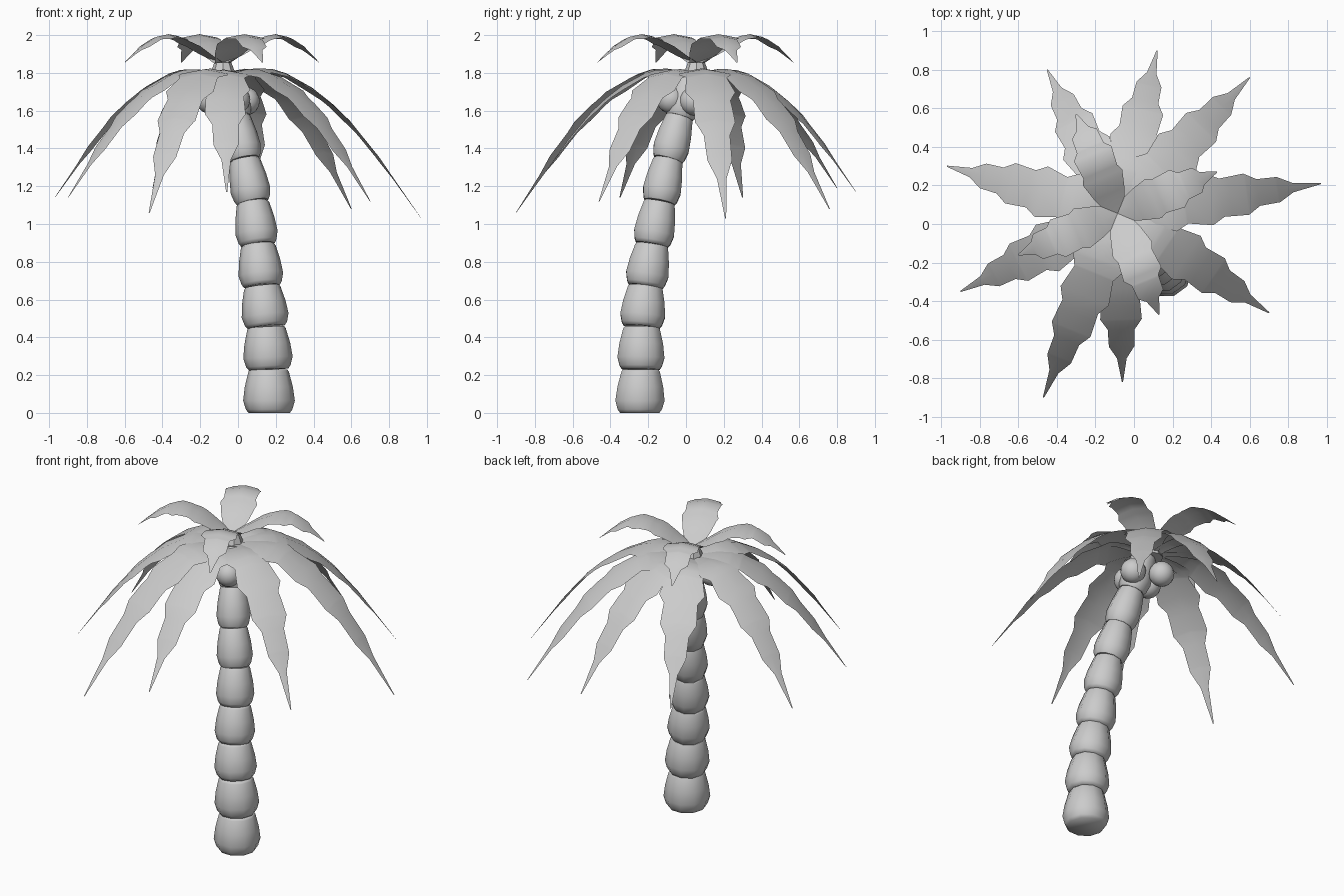
import bpy, bmesh, math
from mathutils import Vector

if "Cube" in bpy.data.objects:
    bpy.data.objects.remove(bpy.data.objects["Cube"])

grey = bpy.data.materials.new("plain_grey")
grey.use_nodes = True
grey.diffuse_color = (0.6, 0.6, 0.6, 1)
grey.node_tree.nodes["Principled BSDF"].inputs["Base Color"].default_value = (0.6, 0.6, 0.6, 1)


def finish(bm, name, angle=60):
    bmesh.ops.recalc_face_normals(bm, faces=bm.faces)
    mesh = bpy.data.meshes.new(name)
    bm.to_mesh(mesh)
    bm.free()
    obj = bpy.data.objects.new(name, mesh)
    bpy.context.collection.objects.link(obj)
    mesh.materials.append(grey)
    bpy.ops.object.select_all(action='DESELECT')
    obj.select_set(True)
    bpy.context.view_layer.objects.active = obj
    bpy.ops.object.shade_smooth_by_angle(angle=math.radians(angle))
    return obj


def sample(curve, t):
    """Linear lookup in a list of (t, value) pairs."""
    for (a, va), (b, vb) in zip(curve, curve[1:]):
        if t <= b:
            return va + (vb - va) * (t - a) / (b - a)
    return curve[-1][1]


# Trunk: stacked flared segments following a leaning path
path = [Vector(p) for p in (
    (.165, -.245, 0), (.162, -.24, .23), (.15, -.235, .455), (.127, -.215, .67),
    (.106, -.18, .89), (.078, -.14, 1.115), (.035, -.095, 1.34), (-.01, -.035, 1.565),
    (-.055, .03, 1.79))]
SIDES = 10
for i, (low, high) in enumerate(zip(path, path[1:])):
    size = .137 - .0062 * i
    tilt = Vector((0, 0, 1)).rotation_difference(high - low)
    bm = bmesh.new()
    rings = []
    for t, r in ((0, .8), (.08, .9), (.28, 1), (.6, .93), (.95, .78), (1, .72)):
        ring = []
        for k in range(SIDES):
            a = math.tau * k / SIDES
            offset = Vector((math.cos(a), math.sin(a), 0)) * size * r
            ring.append(bm.verts.new(low.lerp(high, t) + (tilt @ offset if i else offset)))
        rings.append(ring)
    for lower, upper in zip(rings, rings[1:]):
        for k in range(SIDES):
            n = (k + 1) % SIDES
            bm.faces.new((lower[k], lower[n], upper[n], upper[k]))
    bm.faces.new(rings[0])
    bm.faces.new(rings[-1])
    finish(bm, f"trunk_segment_{i + 1}")

# Fronds: arched blades with toothed edges and a raised midrib
LOWER_ARC = [(0, 0), (.08, .03), (.17, .045), (.25, .04), (.32, .01), (.45, -.09),
             (.55, -.2), (.64, -.32), (.78, -.56), (.9, -.8), (1, -1)]
LOWER_WIDTH = [(0, .03), (.15, .09), (.27, .14), (.33, .108), (.45, .135), (.51, .1),
               (.63, .108), (.69, .07), (.79, .066), (.86, .025), (1, .003)]
UPPER_ARC = [(0, 0), (.15, .05), (.3, .105), (.45, .14), (.55, .15), (.68, .135),
             (.8, .095), (.9, .05), (1, 0)]
UPPER_WIDTH = [(0, .04), (.2, .085), (.36, .11), (.42, .095), (.6, .105), (.66, .075),
               (.8, .07), (.85, .035), (1, .003)]


def frond(name, root, tip, arc, widths, lift):
    out = Vector((tip[0] - root.x, tip[1] - root.y, 0))
    side = Vector((-out.y, out.x, 0)).normalized()
    bm = bmesh.new()
    rows = []
    for t in sorted({p[0] for p in arc + widths}):
        mid = root + out * t
        mid.z = root.z + lift * sample(arc, t)
        w = sample(widths, t)
        edge = Vector((0, 0, -.18 * w))
        rows.append([bm.verts.new(p) for p in (mid + side * w + edge, mid, mid - side * w + edge)])
    for a, b in zip(rows, rows[1:]):
        for k in (0, 1):
            bm.faces.new((a[k], b[k], b[k + 1], a[k + 1]))
    finish(bm, name)


root = Vector((-.08, .06, 1.79))
lower_tips = [(-.97, .30, 1.14), (-.45, .80, 1.19), (.12, .90, 1.17), (.60, .76, 1.08),
              (.97, .21, 1.03), (.70, -.46, 1.12), (-.06, -.82, 1.17), (-.47, -.90, 1.06),
              (-.90, -.35, 1.14)]
for i, tip in enumerate(lower_tips):
    frond(f"lower_frond_{i + 1}", root, tip, LOWER_ARC, LOWER_WIDTH, root.z - tip[2])

crown = Vector((-.085, .055, 1.855))
for i, tip in enumerate([(.43, .27), (-.30, .57), (-.60, -.16), (.13, -.47)]):
    frond(f"upper_frond_{i + 1}", crown, tip, UPPER_ARC, UPPER_WIDTH, 1)

# Bud joining the two frond layers
bm = bmesh.new()
bmesh.ops.create_cone(bm, cap_ends=True, segments=8, radius1=.075, radius2=.045, depth=.08)
bmesh.ops.translate(bm, verts=bm.verts, vec=(-.08, .055, 1.815))
finish(bm, "crown_bud", 40)

# Nuts clustered under the crown
for i, spot in enumerate([(.04, .04, 1.65), (-.01, -.08, 1.66), (-.15, -.05, 1.66), (-.11, .12, 1.65)]):
    bm = bmesh.new()
    bmesh.ops.create_uvsphere(bm, u_segments=16, v_segments=10, radius=.075)
    bmesh.ops.translate(bm, verts=bm.verts, vec=spot)
    finish(bm, f"nut_{i + 1}")
